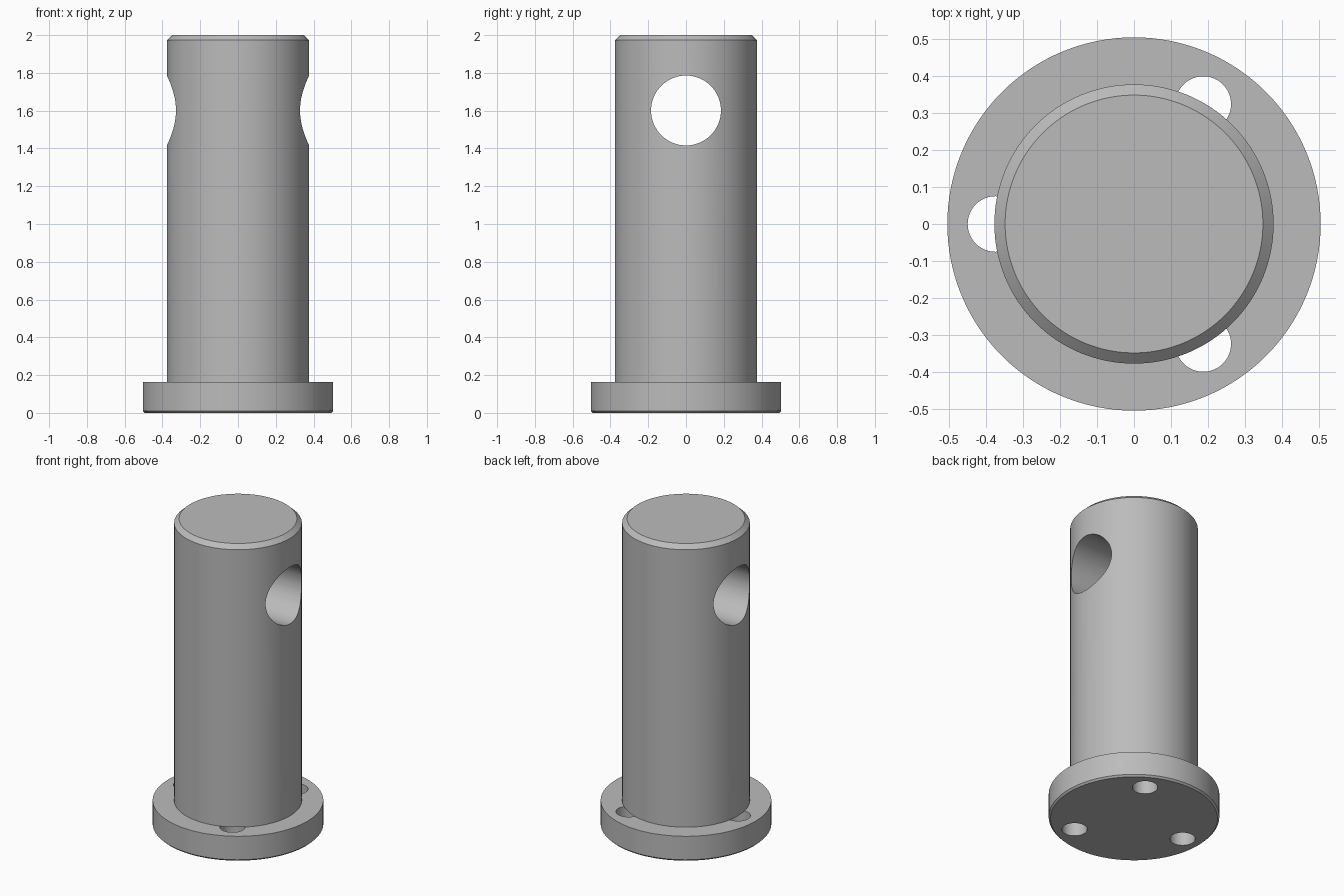
import bpy
import bmesh
from math import pi, radians, cos, sin
from mathutils import Matrix, Vector

cube = bpy.data.objects.get("Cube")
if cube:
    bpy.data.objects.remove(cube)

# Material
steel = bpy.data.materials.new("plain grey metal")
steel.use_nodes = True
GREY = (0.5, 0.5, 0.5, 1)
steel.diffuse_color = GREY
steel.node_tree.nodes["Principled BSDF"].inputs["Base Color"].default_value = GREY

SIDES = 128
FLANGE_TOP = 0.164


def make_object(name, bm):
    bmesh.ops.recalc_face_normals(bm, faces=bm.faces)
    mesh = bpy.data.meshes.new(name)
    bm.to_mesh(mesh)
    bm.free()
    mesh.materials.append(steel)
    obj = bpy.data.objects.new(name, mesh)
    bpy.context.collection.objects.link(obj)
    return obj


def turned(name, profile):
    """Solid of revolution from (radius, height) points, with flat end caps."""
    bm = bmesh.new()
    rings = [[bm.verts.new((r * cos(a), r * sin(a), z))
              for a in (2 * pi * i / SIDES for i in range(SIDES))]
             for r, z in profile]
    for low, high in zip(rings, rings[1:]):
        for i in range(SIDES):
            j = (i + 1) % SIDES
            bm.faces.new((low[i], low[j], high[j], high[i]))
    bm.faces.new(rings[0])
    bm.faces.new(rings[-1])
    return make_object(name, bm)


def drill(name, radius, depth, matrix):
    bm = bmesh.new()
    bmesh.ops.create_cone(bm, cap_ends=True, segments=64, radius1=radius,
                          radius2=radius, depth=depth, matrix=matrix)
    cutter = make_object(name, bm)
    cutter.hide_render = True
    return cutter


def cut_and_smooth(obj, cutters):
    bpy.ops.object.select_all(action='DESELECT')
    bpy.context.view_layer.objects.active = obj
    obj.select_set(True)
    for cutter in cutters:
        mod = obj.modifiers.new("hole", 'BOOLEAN')
        mod.operation = 'DIFFERENCE'
        mod.solver = 'EXACT'
        mod.object = cutter
        bpy.ops.object.modifier_apply(modifier=mod.name)
        bpy.data.objects.remove(cutter)
    bpy.ops.object.shade_smooth_by_angle(angle=radians(30))


# Shaft with a chamfered end and a cross hole
shaft = turned("shaft", [(0.377, FLANGE_TOP), (0.377, 1.973), (0.348, 2.0)])
cross = Matrix.Translation((0, 0, 1.601)) @ Matrix.Rotation(pi / 2, 4, 'Y')
cut_and_smooth(shaft, [drill("cross_hole_cutter", 0.185, 2, cross)])

# Flange with a small lower chamfer and three bolt holes
flange = turned("flange", [(0.493, 0), (0.504, 0.011), (0.504, FLANGE_TOP)])
bolt_cutters = []
for angle in (60, 180, 300):
    spot = Matrix.Rotation(radians(angle), 3, 'Z') @ Vector((0.374, 0, 0.1))
    bolt_cutters.append(drill("bolt_hole_cutter", 0.075, 1, Matrix.Translation(spot)))
cut_and_smooth(flange, bolt_cutters)
